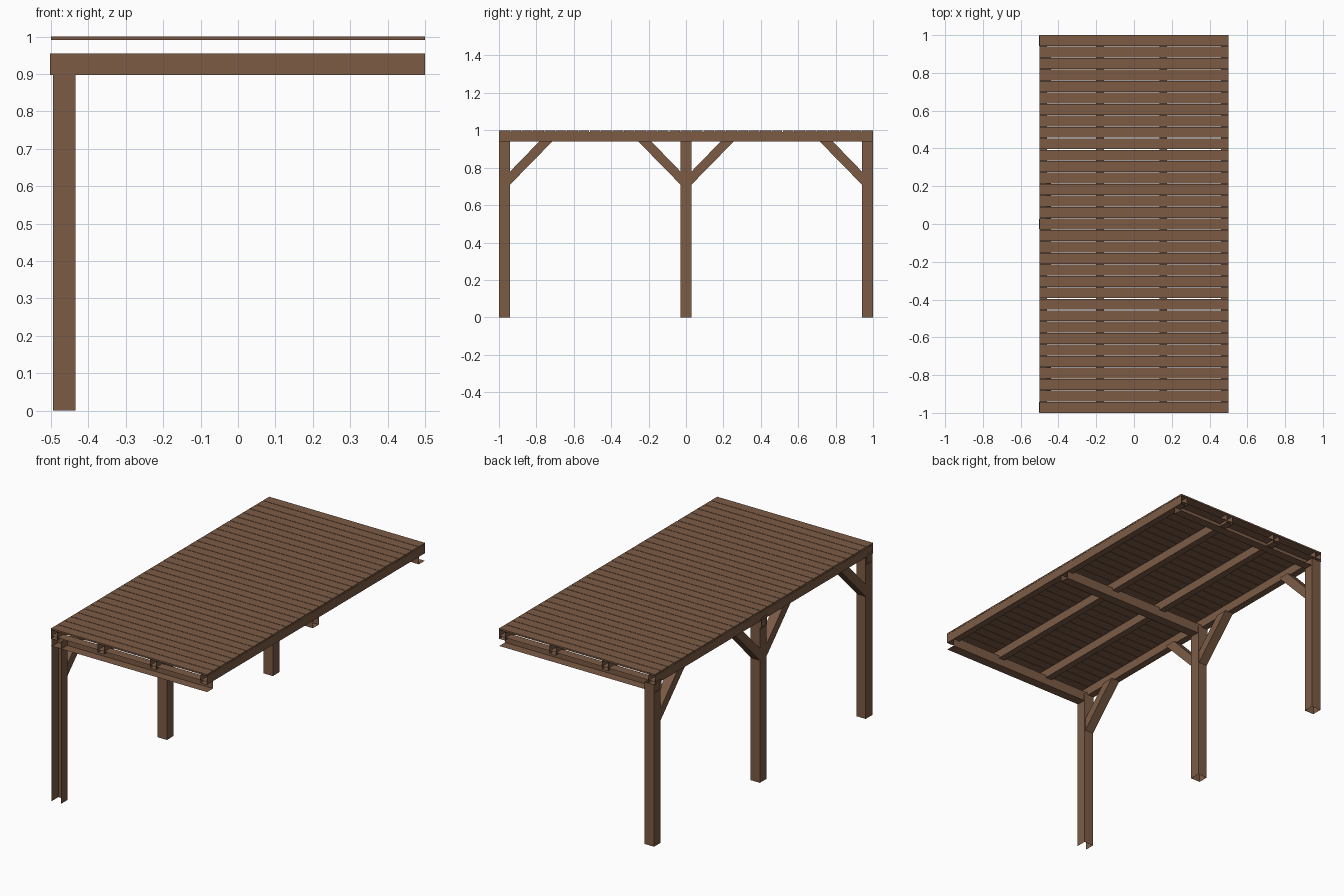
import bpy, bmesh
from mathutils import Vector

if "Cube" in bpy.data.objects:
    bpy.data.objects.remove(bpy.data.objects["Cube"])

wood = bpy.data.materials.new("brown_wood")
wood.diffuse_color = (0.2, 0.105, 0.06, 1)
wood.use_nodes = True
wood.node_tree.nodes["Principled BSDF"].inputs["Base Color"].default_value = wood.diffuse_color


def finish(name, bm):
    mesh = bpy.data.meshes.new(name)
    bm.to_mesh(mesh)
    bm.free()
    mesh.materials.append(wood)
    obj = bpy.data.objects.new(name, mesh)
    bpy.context.collection.objects.link(obj)
    return obj


def prism(name, profile, axis, lo, hi, open_sides=()):
    """Extrude a profile along x, y or z, leaving faces that point to open_sides out."""
    def point(a, b, t):
        return {"x": (t, a, b), "y": (a, t, b), "z": (a, b, t)}[axis]
    bm = bmesh.new()
    base = bm.faces.new([bm.verts.new(point(a, b, lo)) for a, b in profile])
    new = bmesh.ops.extrude_face_region(bm, geom=[base], use_keep_orig=True)["geom"]
    step = Vector(point(0, 0, hi - lo))
    bmesh.ops.translate(bm, vec=step, verts=[v for v in new if isinstance(v, bmesh.types.BMVert)])
    bmesh.ops.recalc_face_normals(bm, faces=bm.faces)
    gone = [f for f in bm.faces if any(f.normal.dot(Vector(d)) > 0.99 for d in open_sides)]
    bmesh.ops.delete(bm, geom=gone, context="FACES")
    return finish(name, bm)


def rect(a0, a1, b0, b1):
    return [(a0, b0), (a1, b0), (a1, b1), (a0, b1)]


X, NX, Y, NY, Z, NZ = (1, 0, 0), (-1, 0, 0), (0, 1, 0), (0, -1, 0), (0, 0, 1), (0, 0, -1)

# posts along the left side; hollow at the foot, the front one open forward
# cross beams over each post, the outer ones open outward
for name, y, post_open, beam_open in (("front", -0.97, (NY,), (NY,)),
                                      ("middle", 0, (), ()),
                                      ("back", 0.97, (), (Y,))):
    prism(name + "_post", rect(-0.495, -0.435, y - 0.03, y + 0.03), "z", 0, 0.94,
          (Z, NZ) + post_open)
    prism(name + "_cross_beam", rect(y - 0.027, y + 0.027, 0.897, 0.955), "x", -0.502, 0.5,
          (X, NX) + beam_open)

# diagonal braces between posts and the left rafter
for name, y, s in (("front_brace", -0.94, 1), ("middle_front_brace", -0.03, -1),
                   ("middle_back_brace", 0.03, 1), ("back_brace", 0.94, -1)):
    side = [(y, 0.71), (y + s * 0.225, 0.94), (y + s * 0.155, 0.94), (y, 0.78)]
    prism(name, side, "x", -0.495, -0.44, (Y, NY, Z))

# long rafters with open ends
for i, x in enumerate((-0.48, -0.18, 0.155, 0.48)):
    prism(f"rafter_{i + 1}", rect(x - 0.02, x + 0.02, 0.94, 0.99), "y", -1, 1, (Y, NY))

# roof planks with narrow gaps
count, gap = 33, 0.003
pitch = (2 + gap) / count
for i in range(count):
    y = -1 + i * pitch
    prism(f"roof_plank_{i + 1}", rect(y, y + pitch - gap, 0.991, 1.0), "x", -0.5, 0.5)
